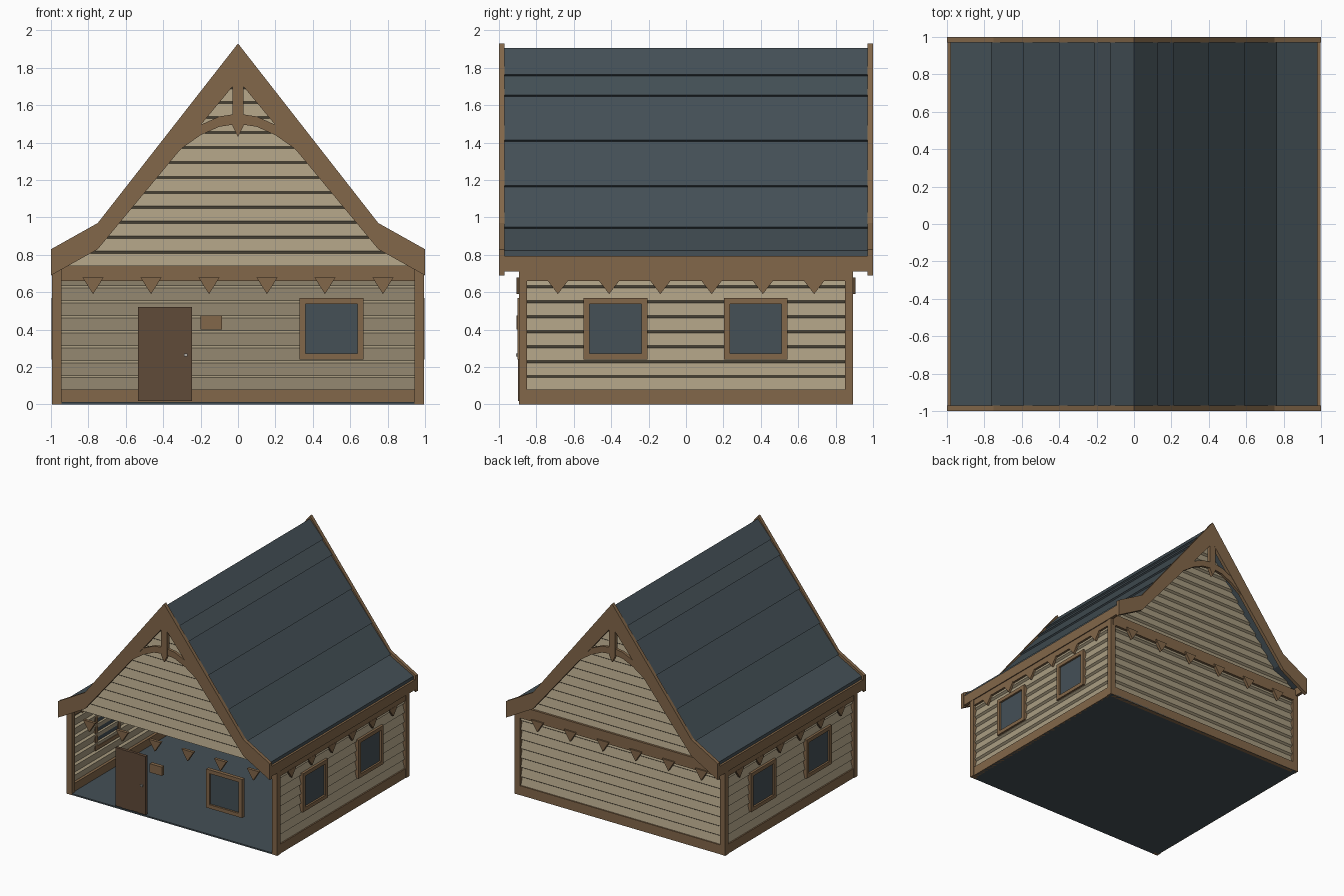
import bpy, bmesh
from mathutils import Vector

cube = bpy.data.objects.get("Cube")
if cube:
    bpy.data.objects.remove(cube)


def material(name, rgb):
    m = bpy.data.materials.new(name)
    m.use_nodes = True
    m.diffuse_color = (*rgb, 1)
    bsdf = next(n for n in m.node_tree.nodes if n.type == 'BSDF_PRINCIPLED')
    bsdf.inputs["Base Color"].default_value = (*rgb, 1)
    bsdf.inputs["Roughness"].default_value = 0.9
    return m


timber = material("brown timber", (0.225, 0.135, 0.067))
siding = material("beige siding", (0.40, 0.335, 0.22))
slate = material("blue grey slate", (0.058, 0.080, 0.094))
door_wood = material("dark door wood", (0.118, 0.069, 0.040))
metal = material("pale metal", (0.42, 0.40, 0.36))


def place(axis, u, z, d):
    return Vector((d, u, z)) if axis == 'x' else Vector((u, d, z))


def finish(name, bm, mat):
    me = bpy.data.meshes.new(name)
    bm.to_mesh(me)
    bm.free()
    me.materials.append(mat)
    ob = bpy.data.objects.new(name, me)
    bpy.context.collection.objects.link(ob)
    return ob


def prism(name, pts, axis, a, b, mat):
    """Extrude an outline (u, z) along the given axis from a to b."""
    bm = bmesh.new()
    face = bm.faces.new([bm.verts.new(place(axis, u, z, a)) for u, z in pts])
    ext = bmesh.ops.extrude_face_region(bm, geom=[face])
    verts = [v for v in ext["geom"] if isinstance(v, bmesh.types.BMVert)]
    bmesh.ops.translate(bm, verts=verts, vec=place(axis, 0, 0, b - a))
    bmesh.ops.recalc_face_normals(bm, faces=bm.faces)
    return finish(name, bm, mat)


def slab(name, axis, u0, u1, z0, z1, a, b, mat):
    return prism(name, [(u0, z0), (u1, z0), (u1, z1), (u0, z1)], axis, a, b, mat)


def mirrored(half):
    """Close an outline given as its +u half, top to bottom on the axis."""
    return half + [(-u, z) for u, z in reversed(half) if u > 0]


def clapboard(name, axis, d, sign, z0, z1, half_width, pitch=0.08):
    """Overlapping boards, each leaning outwards at its lower edge."""
    bm = bmesh.new()
    rows = []
    z = z0
    while z < z1 - 0.005:
        top = min(z + pitch, z1)
        rows += [(z, 0.018), (max(z, top - 0.012), 0)]
        z = top
    rows.append((z1, 0.004))
    prev = None
    for z, out in rows:
        w = half_width(z)
        cur = [bm.verts.new(place(axis, s * w, z, sign * (d + out))) for s in (-1, 1)]
        if prev:
            f = bm.faces.new((prev[0], prev[1], cur[1], cur[0]))
            f.normal_update()
            if f.normal.dot(place(axis, 0, 0, sign)) < 0:
                f.normal_flip()
        prev = cur
    return finish(name, bm, siding)


def window(name, axis, u, sign, d):
    """Square frame around a recessed pane."""
    w, t, z0, z1 = 0.17, 0.032, 0.24, 0.57
    a, b = sign * (d - 0.02), sign * (d + 0.012)
    slab(name + "_sill", axis, u - w, u + w, z0, z0 + t, a, b, timber)
    slab(name + "_head", axis, u - w, u + w, z1 - t, z1, a, b, timber)
    for side, s in (("a", -1), ("b", 1)):
        e = sorted((u + s * w, u + s * (w - t)))
        slab(name + "_jamb_" + side, axis, *e, z0 + t, z1 - t, a, b, timber)
    slab(name + "_pane", axis, u - w + t, u + w - t, z0 + t, z1 - t,
         sign * (d - 0.012), sign * (d - 0.004), slate)


def teeth(name, axis, a, b, top, span):
    """Row of six hanging triangles."""
    for i in range(6):
        u = span * (i - 2.5) / 2.5
        prism(f"{name}_{i + 1}", [(u - 0.057, top), (u + 0.057, top), (u, 0.59)],
              axis, a, b, timber)


def gable_half_width(z):
    if z > 0.91:
        return max(0.0, (1.87 - z) / 1.28)
    return min(0.97, 0.75 + (0.91 - z) * 1.77)


# Floor
slab("floor", 'y', -0.985, 0.985, 0, 0.012, -0.89, 0.89, slate)

# Side walls
for side, s in (("left", 1), ("right", -1)):
    clapboard(side + "_siding", 'x', 0.962, s, 0.075, 0.70, lambda z: 0.87)
    slab(side + "_base", 'x', -0.86, 0.86, 0, 0.08, s * 0.955, s * 0.99, timber)
    slab(side + "_top_board", 'x', -0.88, 0.88, 0.66, 0.76, s * 0.955, s * 0.99, timber)
    slab(side + "_fascia", 'x', -0.972, 0.972, 0.71, 0.795, s * 0.972, s * 0.998, timber)
    teeth(side + "_tooth", 'x', s * 0.972, s * 0.992, 0.665, 0.685)
    for n, u in (("front", -0.377), ("back", 0.373)):
        window(f"{side}_{n}_window", 'x', u, s, 0.985)
    for n, t in (("front", -1), ("back", 1)):
        e = sorted((s * 0.945, s * 0.995))
        slab(f"{side}_{n}_post", 'y', *e, 0, 0.76, t * 0.85, t * 0.892, timber)

# Back wall, with an open front
clapboard("back_siding", 'y', 0.862, 1, 0.075, 0.70, lambda z: 0.95)
slab("back_base", 'y', -0.95, 0.95, 0, 0.08, 0.855, 0.89, timber)
slab("back_band", 'y', -0.97, 0.97, 0.66, 0.76, 0.855, 0.893, timber)

# Gables, teeth and barge boards at both ends
barge = mirrored([(0, 1.93), (0.75, 0.97), (1, 0.83), (1, 0.69), (0.75, 0.83), (0, 1.735)])
# the inner apex must follow the right half and precede the left half
right_half = [(0, 1.93), (0.75, 0.97), (1, 0.83), (1, 0.69), (0.75, 0.83)]
barge = right_half + [(0, 1.735)] + [(-u, z) for u, z in reversed(right_half[1:])]
arch_top = [(0, 1.555), (0.1, 1.54), (0.2, 1.495), (0.3, 1.42)]
arch_low = [(0.42, 1.25), (0.36, 1.315), (0.3, 1.37), (0.2, 1.44), (0.1, 1.485)]
arch = arch_top + arch_low + [(0, 1.5)] + [
    (-u, z) for u, z in reversed(arch_top[1:] + arch_low)]
king_post = mirrored([(0.03, 1.75), (0.03, 1.49), (0, 1.43)])
for end, s in (("front", -1), ("back", 1)):
    clapboard(end + "_gable_siding", 'y', 0.862, s, 0.74, 1.85, gable_half_width)
    teeth(end + "_tooth", 'y', s * 0.88, s * 0.905, 0.68, 0.775)
    prism(end + "_barge_board", barge, 'y', s * 0.97, s, timber)
    prism(end + "_arch", arch, 'y', s * 0.973, s * 0.997, timber)
    prism(end + "_king_post", king_post, 'y', s * 0.971, s * 0.999, timber)

# Roof with lapped courses
ridge, knee, eave = Vector((0, 1.905)), Vector((0.755, 0.94)), Vector((0.98, 0.81))
normal = Vector((0.79, 0.61)) * 0.013
top = [tuple(ridge)]
for x in (0.117, 0.203, 0.39, 0.58):
    p = ridge.lerp(knee, x / knee.x)
    top += [tuple(p + normal), tuple(p)]
top += [tuple(knee + normal), tuple(knee), (eave.x, eave.y + 0.012)]
under = [(eave.x, 0.775), (0.755, 0.89), (0, 1.85)]
half = top + under
roof = half + [(-u, z) for u, z in reversed(half) if u > 0]
prism("roof", roof, 'y', -0.971, 0.971, slate)

# Door of vertical planks
for i in range(4):
    x0 = -0.535 + i * 0.0725
    slab(f"door_plank_{i + 1}", 'y', x0, x0 + 0.0725, 0.02, 0.52,
         -0.87, -0.893 - 0.005 * (i % 2), door_wood)
slab("door_handle", 'y', -0.288, -0.27, 0.257, 0.272, -0.89, -0.91, metal)

# Front window and letter box
window("front_window", 'y', 0.5, -1, 0.89)
slab("letter_box", 'y', -0.2, -0.085, 0.4, 0.475, -0.875, -0.907, timber)
